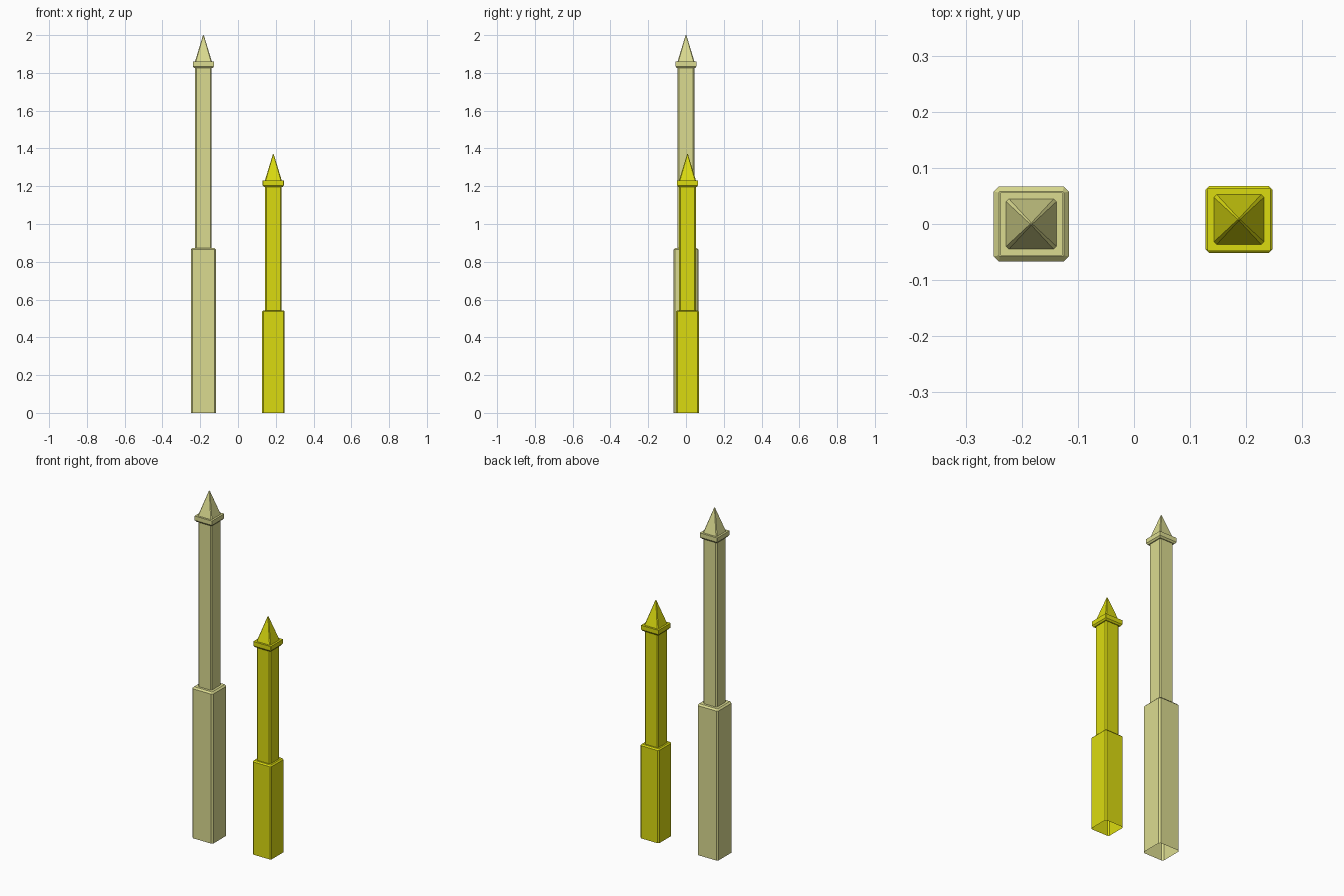
import bpy
import bmesh

cube = bpy.data.objects.get("Cube")
if cube:
    bpy.data.objects.remove(cube, do_unlink=True)


def make_material(name, colour):
    mat = bpy.data.materials.new(name)
    mat.use_nodes = True
    mat.diffuse_color = colour
    mat.node_tree.nodes["Principled BSDF"].inputs["Base Color"].default_value = colour
    return mat


def ring(bm, half, cut, z):
    """Square outline with clipped corners."""
    k = half - cut
    pts = [(k, -half), (half, -k), (half, k), (k, half),
           (-k, half), (-half, k), (-half, -k), (-k, -half)]
    return [bm.verts.new((x, y, z)) for x, y in pts]


def loft(name, sections, origin, mat, open_bottom=False):
    """Skin a stack of (half width, corner cut, height) sections."""
    bm = bmesh.new()
    rings = [ring(bm, *s) for s in sections]
    for low, high in zip(rings, rings[1:]):
        for i in range(len(low)):
            j = (i + 1) % len(low)
            bm.faces.new((low[i], low[j], high[j], high[i]))
    if not open_bottom:
        bm.faces.new(rings[0][::-1])
    bm.faces.new(rings[-1])
    mesh = bpy.data.meshes.new(name)
    bm.to_mesh(mesh)
    bm.free()
    mesh.materials.append(mat)
    obj = bpy.data.objects.new(name, mesh)
    obj.location = (*origin, 0)
    bpy.context.collection.objects.link(obj)


def post(label, origin, base_half, bevel, base_top, cap_bottom, tip, mat):
    # Hollow base sleeve with bevelled top rim
    loft(label + "_base", [(base_half, bevel, 0),
                           (base_half, bevel, base_top - bevel),
                           (base_half - bevel, bevel / 4, base_top)],
         origin, mat, open_bottom=True)
    # Slim shaft
    loft(label + "_shaft", [(0.044, 0.007, base_top - 0.002),
                            (0.044, 0.007, cap_bottom + 0.005)], origin, mat)
    # Square collar with tapered underside
    cap_top = cap_bottom + 0.034
    loft(label + "_collar", [(0.049, 0.001, cap_bottom),
                             (0.056, 0.001, cap_bottom + 0.009),
                             (0.056, 0.001, cap_top)], origin, mat)
    # Pointed finial with clipped ridges
    loft(label + "_finial", [(0.045, 0.005, cap_top - 0.001),
                             (0.003, 0.002, tip - 0.003),
                             (0.001, 0.0005, tip)], origin, mat)


khaki = make_material("pale_khaki", (0.71, 0.71, 0.28, 1))
yellow = make_material("strong_yellow", (0.71, 0.71, 0.005, 1))

post("tall_post", (-0.183, 0), 0.067, 0.009, 0.873, 1.826, 2.0, khaki)
post("short_post", (0.187, 0.008), 0.06, 0.007, 0.543, 1.196, 1.37, yellow)
